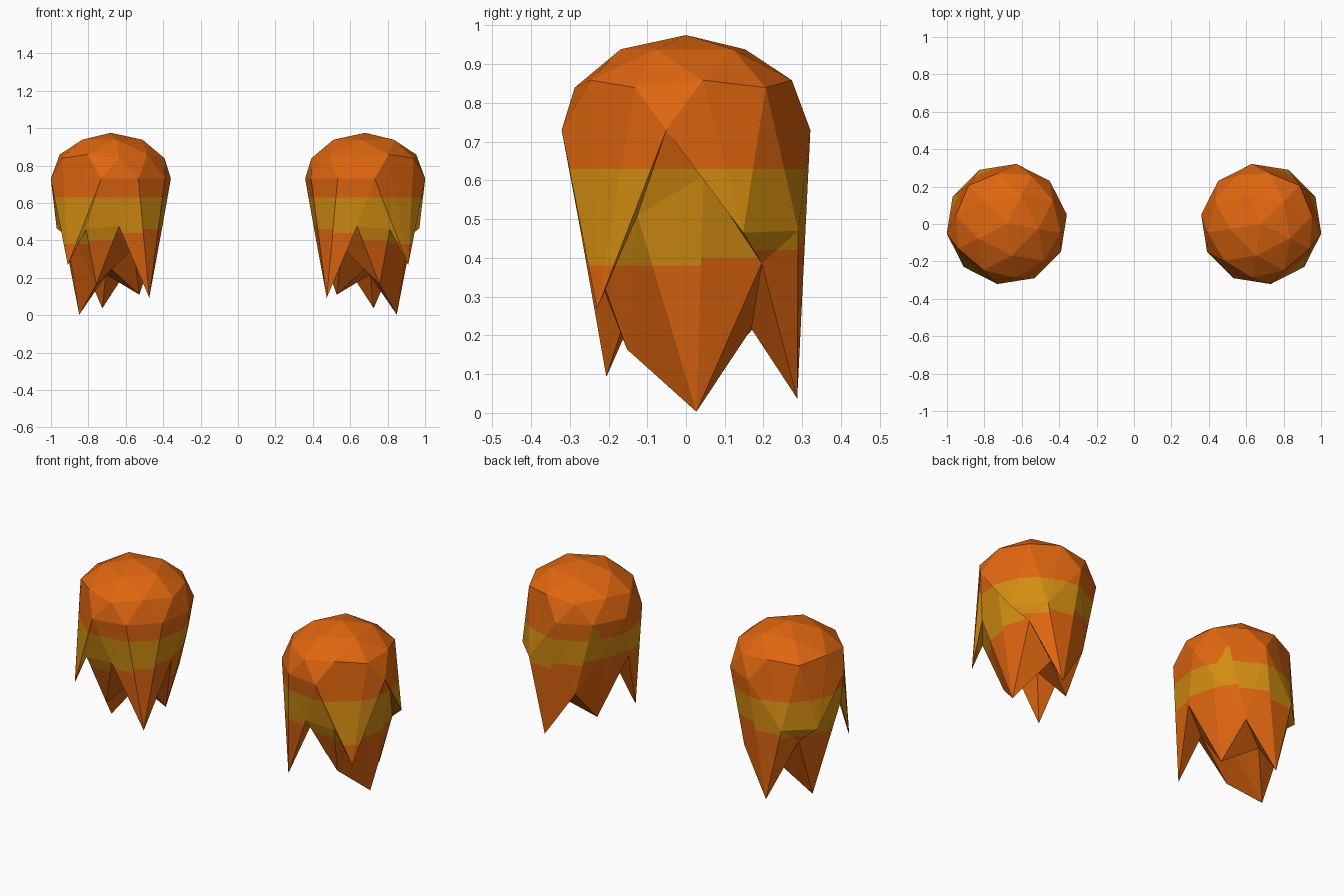
import bpy, bmesh, math
from mathutils import Matrix

if "Cube" in bpy.data.objects:
    bpy.data.objects.remove(bpy.data.objects["Cube"])

CX, R, ZMID, ZTOP = 0.68, 0.325, 0.73, 0.245


def material(name, rgb):
    m = bpy.data.materials.new(name)
    m.diffuse_color = (*rgb, 1)
    m.use_nodes = True
    m.node_tree.nodes["Principled BSDF"].inputs["Base Color"].default_value = m.diffuse_color
    return m


orange = material("orange", (0.74, 0.133, 0.005))
yellow = material("golden yellow", (0.66, 0.27, 0.006))

# Heights of the pulled-down rings, every 72 degrees from the given start angle
RINGS = {
    -0.447: (9, [0.613, 0.037, 0.58, 0.093, 0.46]),
    -0.526: (45, [0.386, 0.30, 0.46, 0.475, 0.51]),
    -0.851: (9, [0.003, 0.217, 0.11, 0.36, 0.164]),
}
# Rim points that hang down (the others stay on the dome's rim)
RIM = {27: 0.465, 63: 0.47, 315: 0.268}


def hanging_height(co):
    ang = math.degrees(math.atan2(co.y, co.x)) % 360
    if co.z > 0.1:
        return ZMID + ZTOP * co.z
    if co.z > -0.1:
        for a, z in RIM.items():
            if abs(ang - a) < 5:
                return z
        return ZMID
    if co.z < -0.95:
        return 0.25
    ring = min(RINGS, key=lambda k: abs(k - co.z))
    start, heights = RINGS[ring]
    return heights[round((ang - start) / 72) % 5]


# Faceted dome whose lower half is pulled into ragged tips
bm = bmesh.new()
bmesh.ops.create_icosphere(bm, subdivisions=2, radius=1)
bmesh.ops.rotate(bm, verts=bm.verts, matrix=Matrix.Rotation(math.radians(45), 3, 'Z'))
for v in bm.verts:
    z = hanging_height(v.co)
    v.co = (v.co.x * R, v.co.y * R, z)


# Golden band: slice the mesh by height, then colour the slices
def in_band(p):
    ang = math.degrees(math.atan2(p.y, p.x)) % 360
    low = 0.44 - 0.06 * math.cos(math.radians(ang + 20))
    high = 0.71 if abs(ang - 135) < 9 else 0.63
    return low < p.z < high


for z in [0.36 + 0.02 * i for i in range(8)] + [0.63, 0.71]:
    bmesh.ops.bisect_plane(bm, geom=bm.verts[:] + bm.edges[:] + bm.faces[:],
                           plane_co=(0, 0, z), plane_no=(0, 0, 1))
for f in bm.faces:
    f.material_index = int(in_band(f.calc_center_median()))
    f.smooth = False
bmesh.ops.translate(bm, verts=bm.verts, vec=(CX, 0, 0))

me = bpy.data.meshes.new("ragged_domes")
bm.to_mesh(me)
bm.free()
me.materials.append(orange)
me.materials.append(yellow)
ob = bpy.data.objects.new("ragged_domes", me)
bpy.context.collection.objects.link(ob)

# Matching dome on the other side
mirror = ob.modifiers.new("other_side", 'MIRROR')
mirror.use_mirror_merge = False
